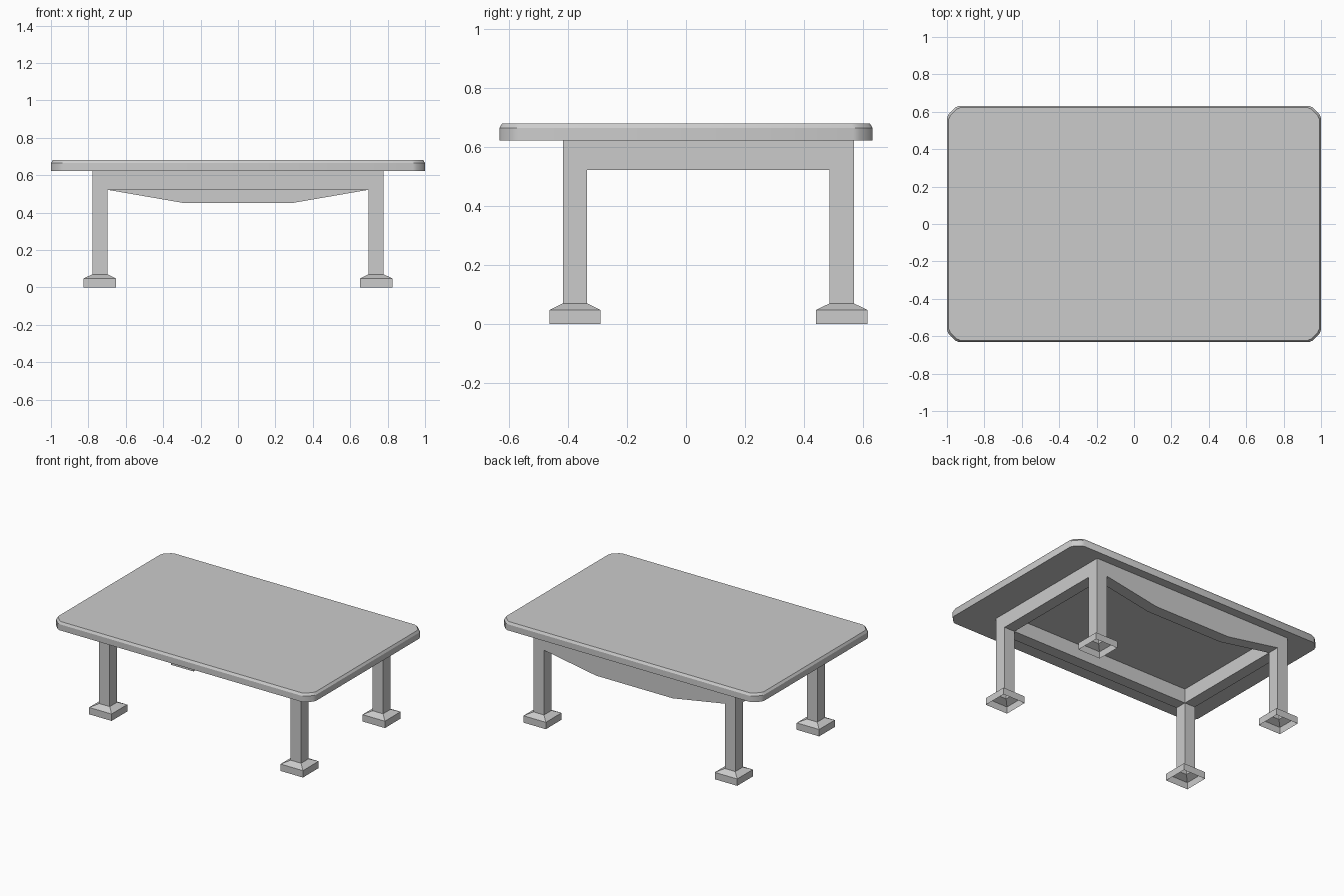
import bpy, bmesh
from mathutils import Vector

if "Cube" in bpy.data.objects:
    bpy.data.objects.remove(bpy.data.objects["Cube"])


def finish(bm, name):
    bmesh.ops.recalc_face_normals(bm, faces=bm.faces[:])
    mesh = bpy.data.meshes.new(name)
    bm.to_mesh(mesh)
    bm.free()
    obj = bpy.data.objects.new(name, mesh)
    bpy.context.collection.objects.link(obj)
    return obj


def extrude_face(bm, face, dz, grow=None):
    """Extrude one face by dz, optionally resizing it to a square of half-size grow."""
    c = face.calc_center_median()
    new = bmesh.ops.extrude_discrete_faces(bm, faces=[face])["faces"][0]
    for v in new.verts:
        if grow:
            v.co.x = c.x + (grow if v.co.x > c.x else -grow)
            v.co.y = c.y + (grow if v.co.y > c.y else -grow)
        v.co.z += dz
    return new


# Tabletop: rectangle with cut, softened corners
bm = bmesh.new()
W, D, CUT = 1.0, 0.632, 0.053
pts = []
for sx, sy in ((1, 1), (-1, 1), (-1, -1), (1, -1)):
    corner = [(sx * W, sy * (D - CUT)), (sx * (W - CUT), sy * D)]
    pts += corner if sx * sy > 0 else corner[::-1]
base = bm.faces.new([bm.verts.new((x, y, 0.622)) for x, y in pts])
bmesh.ops.bevel(bm, geom=bm.verts[:], offset=0.012, segments=1, affect='VERTICES')
bm.faces.ensure_lookup_table()
base = bm.faces[0]
side = bmesh.ops.extrude_face_region(bm, geom=[base], use_keep_orig=True)["geom"]
bmesh.ops.translate(bm, verts=[g for g in side if isinstance(g, bmesh.types.BMVert)],
                    vec=(0, 0, 0.042))
# slanted upper rim
upper = next(g for g in side if isinstance(g, bmesh.types.BMFace))
rim = bmesh.ops.extrude_face_region(bm, geom=[upper])["geom"]
for v in [g for g in rim if isinstance(g, bmesh.types.BMVert)]:
    v.co = Vector((v.co.x * (W - 0.009) / W, v.co.y * (D - 0.009) / D, 0.68))
top = finish(bm, "tabletop")
bpy.ops.object.select_all(action='DESELECT')
bpy.context.view_layer.objects.active = top
top.select_set(True)
bpy.ops.object.shade_smooth_by_angle(angle=0.6)

# Frame: plan ring of cells, raised into rails; corner cells become legs
xs = [-0.779, -0.698, -0.295, 0.295, 0.698, 0.779]
ys = [-0.417, -0.335, 0.486, 0.569]
RAIL_Z, TOP_Z = 0.522, 0.622
bm = bmesh.new()
grid = [[bm.verts.new((x, y, RAIL_Z)) for y in ys] for x in xs]
corners = []
for i in range(5):
    for j in range(3):
        if 0 < i < 4 and j == 1:
            continue
        f = bm.faces.new((grid[i][j], grid[i][j + 1], grid[i + 1][j + 1], grid[i + 1][j]))
        if i in (0, 4) and j != 1:
            corners.append(f)
for v in [v for v in bm.verts if not v.link_faces]:
    bm.verts.remove(v)

# rail sides up to the tabletop
border = [e for e in bm.edges if e.is_boundary]
raised = bmesh.ops.extrude_edge_only(bm, edges=border)["geom"]
for v in [g for g in raised if isinstance(g, bmesh.types.BMVert)]:
    v.co.z = TOP_Z

# back rail drops lower in the middle
for v in bm.verts:
    if abs(v.co.x) < 0.3 and v.co.y > 0.4 and v.co.z < 0.6:
        v.co.z = 0.452

# legs with flared feet, open underneath
for f in corners:
    f = extrude_face(bm, f, 0.07 - RAIL_Z)
    f = extrude_face(bm, f, -0.022, grow=0.0865)
    f = extrude_face(bm, f, -0.048)
    bmesh.ops.delete(bm, geom=[f], context='FACES_ONLY')
finish(bm, "frame_with_legs")
